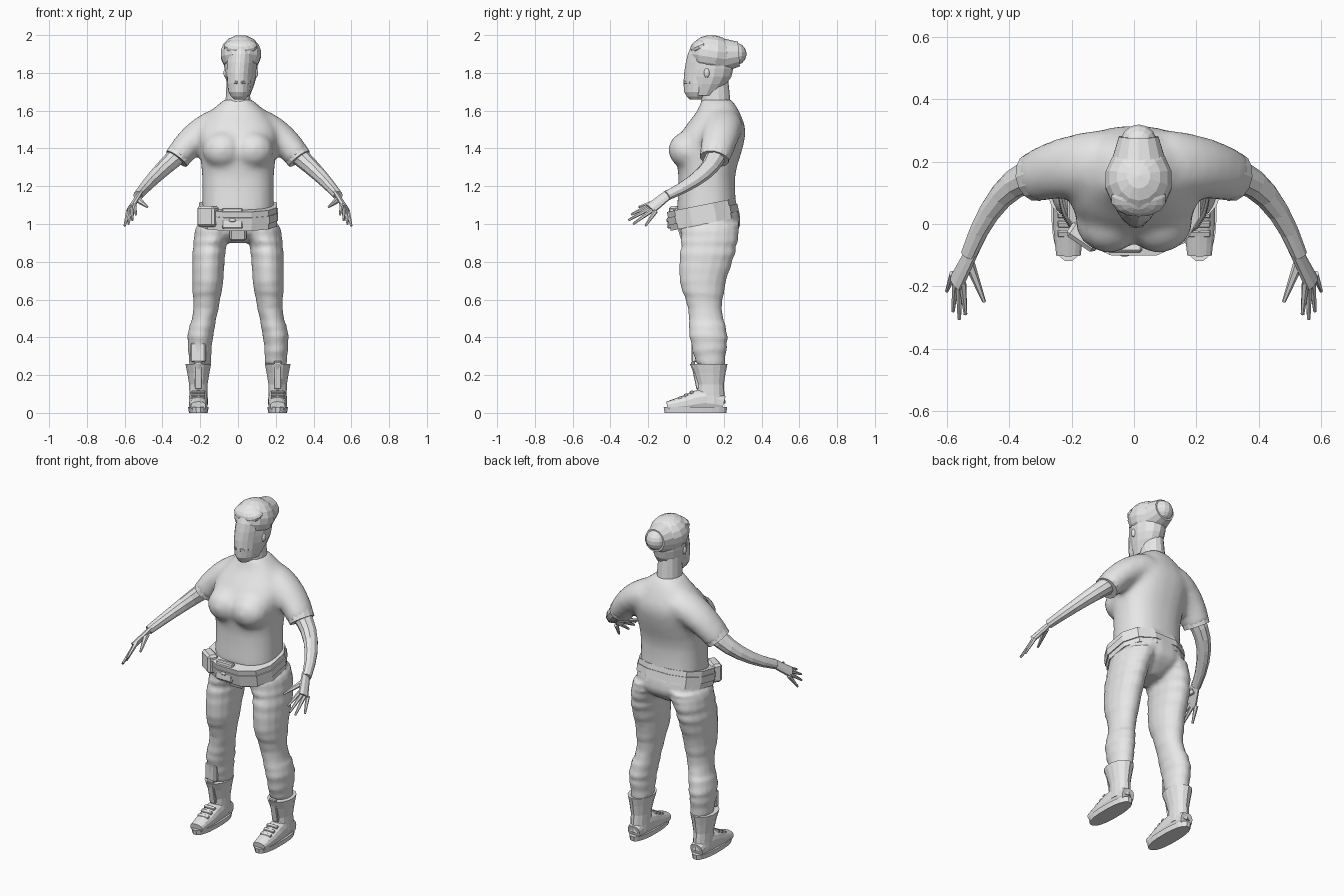
import bpy, bmesh, math, random
from mathutils import Vector, Matrix

random.seed(4)
cube = bpy.data.objects.get("Cube")
if cube:
    bpy.data.objects.remove(cube, do_unlink=True)

grey = (.8, .8, .8, 1)
clay = bpy.data.materials.new("light_grey")
clay.use_nodes = True
clay.diffuse_color = grey
clay.node_tree.nodes["Principled BSDF"].inputs["Base Color"].default_value = grey

X_AXIS, Y_AXIS = Vector((1, 0, 0)), Vector((0, 1, 0))


def finish(name, bm, mirror):
    """Turn a bmesh into an object, with a mirrored twin if wanted; return the objects."""
    bmesh.ops.recalc_face_normals(bm, faces=bm.faces)
    made = []
    for prefix in (("left_", "right_") if mirror else ("",)):
        if prefix == "right_":
            bmesh.ops.scale(bm, vec=(-1, 1, 1), verts=bm.verts)
            bmesh.ops.reverse_faces(bm, faces=bm.faces)
        mesh = bpy.data.meshes.new(prefix + name)
        bm.to_mesh(mesh)
        mesh.materials.append(clay)
        part = bpy.data.objects.new(prefix + name, mesh)
        bpy.context.collection.objects.link(part)
        made.append(part)
    bm.free()
    return made


def fuse(name, parts, voxel, passes):
    """Melt overlapping parts into one smooth skin."""
    bm = bmesh.new()
    for part in parts:
        bm.from_mesh(part.data)
        bpy.data.objects.remove(part, do_unlink=True)
    skin = finish(name, bm, False)[0]
    remesh = skin.modifiers.new("merge", "REMESH")
    remesh.mode = "VOXEL"
    remesh.voxel_size = voxel
    remesh.use_smooth_shade = True
    soften = skin.modifiers.new("soften", "SMOOTH")
    soften.iterations = passes


def ring(y, z, wide, deep, x=0):
    """One control ring of a loft: its centre and two radii."""
    return Vector((x, y, z)), wide, deep


def refine(rings, steps):
    """Ease smoothly through the control rings with a Catmull-Rom curve."""
    rows = [(*centre, wide, deep) for centre, wide, deep in rings]
    last = len(rows) - 1
    result = []
    for i in range(last):
        before, here, after, beyond = (rows[min(max(i + k, 0), last)] for k in (-1, 0, 1, 2))
        for j in range(steps):
            t = j / steps
            values = []
            for p, q, r, s in zip(before, here, after, beyond):
                cubic = 3 * (q - r) + s - p
                square = 2 * p - 5 * q + 4 * r - s
                values.append(q + t / 2 * (r - p + t * (square + t * cubic)))
            result.append((Vector(values[:3]), values[3], values[4]))
    return result + [rings[-1]]


def loft(name, rings, sides=14, steps=2, across=None, power=2.0, mirror=False, folds=0, taper=0):
    """Skin the rings. They stay level unless 'across' gives the direction of the first radius."""
    rings = refine(rings, steps)
    bm = bmesh.new()
    loops = []
    for i, (centre, wide, deep) in enumerate(rings):
        u, v = X_AXIS, Y_AXIS
        if across:
            ahead, behind = rings[min(i + 1, len(rings) - 1)], rings[max(i - 1, 0)]
            along = (ahead[0] - behind[0]).normalized()
            u = (across - along * across.dot(along)).normalized()
            v = along.cross(u)
        swell = 1 + folds * ((-1) ** i + random.uniform(-1, 1))
        phase = random.uniform(0, math.tau)
        loop = []
        for k in range(sides):
            angle = math.tau * (k + .5) / sides
            c, s = (math.copysign(abs(f) ** (2 / power), f) for f in (math.cos(angle), math.sin(angle)))
            c *= 1 - taper * max(0, -s)
            point = centre + swell * (u * c * wide + v * s * deep)
            point.z += folds * math.cos(angle + phase) / 3
            loop.append(bm.verts.new(point))
        loops.append(loop)
    for low, high in zip(loops, loops[1:]):
        for k in range(sides):
            bm.faces.new((low[k - 1], low[k], high[k], high[k - 1]))
    bm.faces.new(loops[0])
    bm.faces.new(loops[-1])
    return finish(name, bm, mirror)


def limb(name, start, end, thick, thin, bow=(0, 0, 0), stretch=1.0, across=Y_AXIS, spans=6, mirror=True, **style):
    """Loft a tapering limb from start to end, bowed outwards in the middle."""
    rings = []
    for i in range(spans + 1):
        t = i / spans
        centre = Vector(start).lerp(Vector(end), t) + Vector(bow) * 4 * t * (1 - t)
        radius = thick + (thin - thick) * t
        rings.append((centre, radius * stretch, radius))
    return loft(name, rings, steps=1, across=across, mirror=mirror, **style)


def ball(name, loc, size, tilt=0, mirror=False):
    bm = bmesh.new()
    bmesh.ops.create_uvsphere(bm, u_segments=14, v_segments=9, radius=1)
    turn = Matrix.Rotation(tilt, 3, "X")
    bmesh.ops.transform(bm, verts=bm.verts, matrix=Matrix.LocRotScale(Vector(loc), turn, Vector(size)))
    return finish(name, bm, mirror)


def box(name, loc, size, turn=0, tilt=0, mirror=False):
    bm = bmesh.new()
    bmesh.ops.create_cube(bm, size=1)
    bmesh.ops.scale(bm, vec=size, verts=bm.verts)
    bmesh.ops.bevel(bm, geom=bm.edges[:], offset=min(size) / 5, segments=1, affect="EDGES")
    spin = Matrix.Rotation(turn, 4, "Z") @ Matrix.Rotation(tilt, 4, "X")
    bmesh.ops.transform(bm, verts=bm.verts, matrix=Matrix.Translation(loc) @ spin)
    finish(name, bm, mirror)


# Shirt: trunk, chest and sleeves in one skin
shirt = loft("trunk", [
    ring(y=.11, z=1.05, wide=.19, deep=.16),
    ring(y=.11, z=1.25, wide=.19, deep=.15),
    ring(y=.12, z=1.4, wide=.205, deep=.18),
    ring(y=.15, z=1.5, wide=.21, deep=.165),
    ring(y=.17, z=1.6, wide=.14, deep=.11),
    ring(y=.16, z=1.66, wide=.07, deep=.08)], sides=24, steps=3, power=2.4)
shirt += ball("chest", loc=(.08, .01, 1.39), size=(.11, .105, .1), tilt=-.3, mirror=True)
shirt += limb("sleeve", start=(.1, .19, 1.52), end=(.32, .15, 1.35), thick=.095, thin=.07,
              bow=(.01, .01, .025), stretch=1.2, sides=14, mirror=True)
fuse("shirt", shirt, voxel=.018, passes=5)
limb("sleeve_hem", start=(.295, .16, 1.385), end=(.325, .15, 1.345), thick=.07, thin=.068,
     stretch=1.15, spans=1, sides=14)

# Neck and bare arms
loft("neck", [
    ring(y=.16, z=1.6, wide=.07, deep=.08),
    ring(y=.15, z=1.8, wide=.06, deep=.07)])
limb("arm", start=(.3, .16, 1.38), end=(.53, -.1, 1.15), thick=.052, thin=.025,
     bow=(.01, .06, 0), stretch=1.1, sides=10)

# Hands: four fanned fingers and a thumb
across_palm = Vector((.3, .8, -.4))
limb("palm", start=(.52, -.09, 1.16), end=(.57, -.19, 1.08), thick=.014, thin=.017,
     stretch=2, across=across_palm, spans=3, sides=8)
knuckle, knuckle_gap = Vector((.55, -.19, 1.1)), Vector((.01, .01, -.01))
fingertip, fingertip_gap = Vector((.54, -.29, 1.05)), Vector((.02, .025, -.02))
extra_reach = Vector((0, -.04, -.01))
for i, finger in enumerate(("index", "middle", "ring", "little")):
    tip = fingertip + fingertip_gap * i
    if finger in ("middle", "ring"):
        tip += extra_reach
    limb(finger + "_finger", start=knuckle + knuckle_gap * i, end=tip, thick=.013, thin=.006,
         across=across_palm, spans=3, sides=6)
limb("thumb", start=(.53, -.12, 1.13), end=(.48, -.25, 1.09), thick=.018, thin=.006,
     across=across_palm, spans=3, sides=6)

# Head and face, set slightly off centre
middle = .015
loft("head", [
    ring(x=middle, y=.09, z=1.68, wide=.05, deep=.07),
    ring(x=middle, y=.12, z=1.78, wide=.085, deep=.12),
    ring(x=middle, y=.13, z=1.9, wide=.09, deep=.12),
    ring(x=middle, y=.14, z=1.95, wide=.07, deep=.09)], steps=3, taper=.3)
loft("face", [
    ring(x=middle / 2, y=.05, z=1.66, wide=.03, deep=.03),
    ring(x=middle / 2, y=.05, z=1.7, wide=.06, deep=.06),
    ring(x=middle / 2, y=.06, z=1.8, wide=.07, deep=.07),
    ring(x=middle, y=.07, z=1.9, wide=.07, deep=.06),
    ring(x=middle, y=.08, z=1.94, wide=.05, deep=.05)], taper=.3)
for side, label in ((-1, "right"), (1, "left")):
    box(label + "_moustache", loc=(middle / 2 + side * .025, .01, 1.75), size=(.05, .02, .015), turn=side * .8)
    ball(label + "_ear", loc=(middle + side * .08, .11, 1.8), size=(.012, .015, .025))

# Hair gathered into a bun
ball("hair", loc=(middle, .14, 1.9), size=(.11, .12, .1), tilt=-.15)
ball("hair_front", loc=(middle, .08, 1.94), size=(.09, .06, .04), tilt=.4)
limb("swept_hair", start=(middle, .15, 1.89), end=(middle, .28, 1.9), thick=.105, thin=.065,
     across=X_AXIS, mirror=False)
ball("hair_bun", loc=(middle, .26, 1.9), size=(.06, .06, .06))

# Trousers with cloth folds, in one skin
trousers = loft("seat", [
    ring(y=.12, z=1.08, wide=.19, deep=.16),
    ring(y=.13, z=1, wide=.205, deep=.16),
    ring(y=.12, z=.95, wide=.18, deep=.14),
    ring(y=.11, z=.9, wide=.05, deep=.08)], sides=20, power=2.3)
trousers += loft("leg", [
    ring(x=.11, y=.13, z=1, wide=.11, deep=.15),
    ring(x=.15, y=.12, z=.88, wide=.09, deep=.15),
    ring(x=.16, y=.09, z=.7, wide=.083, deep=.125),
    ring(x=.17, y=.1, z=.55, wide=.067, deep=.09),
    ring(x=.2, y=.12, z=.4, wide=.067, deep=.1),
    ring(x=.2, y=.13, z=.25, wide=.058, deep=.075)], sides=16, steps=5, mirror=True, folds=.025)
fuse("trousers", trousers, voxel=.012, passes=1)
box("fly", loc=(0, -.01, .95), size=(.09, .05, .07), tilt=.3)
box("shin_pocket", loc=(-.21, .05, .32), size=(.08, .03, .1), turn=-.2)

# Belt, sloping down to the front
for part, bottom, top, radius in (("belt", 0, 1, .19), ("belt_ridge", .3, .7, .195)):
    low, high = Vector((0, .1, 1)), Vector((0, .08, 1.1))
    limb(part, start=low.lerp(high, bottom), end=low.lerp(high, top), thick=radius, thin=radius,
         stretch=1.12, across=X_AXIS, spans=1, mirror=False, sides=12, power=2.5)
box("buckle", loc=(-.03, -.08, 1.03), size=(.11, .03, .11), tilt=-.1)
ball("buckle_stud", loc=(-.03, -.095, 1.02), size=(.02, .01, .01))
box("belt_pouch", loc=(-.16, -.04, 1.04), size=(.11, .06, .11), turn=-.6)

# Boots
foot = .21
loft("boot_shaft", [
    ring(x=foot, y=.13, z=.05, wide=.05, deep=.08),
    ring(x=foot, y=.13, z=.15, wide=.05, deep=.07),
    ring(x=foot, y=.12, z=.26, wide=.07, deep=.1)], mirror=True)
loft("boot_foot", [
    ring(x=foot, y=.2, z=.05, wide=.04, deep=.04),
    ring(x=foot, y=.1, z=.07, wide=.05, deep=.06),
    ring(x=foot, y=0, z=.05, wide=.05, deep=.045),
    ring(x=foot, y=-.1, z=.035, wide=.04, deep=.025)], across=X_AXIS, power=2.5, mirror=True)
loft("boot_sole", [
    ring(x=foot, y=.05, z=0, wide=.05, deep=.165),
    ring(x=foot, y=.05, z=.03, wide=.055, deep=.17)], sides=20, steps=1, power=2.4, mirror=True)
box("boot_tongue", loc=(foot, .05, .2), size=(.04, .02, .15), tilt=.2, mirror=True)
for i in range(3):
    box("boot_strap", loc=(foot, .03 - .03 * i, .11 - .015 * i), size=(.07, .02, .015), tilt=.4, mirror=True)
